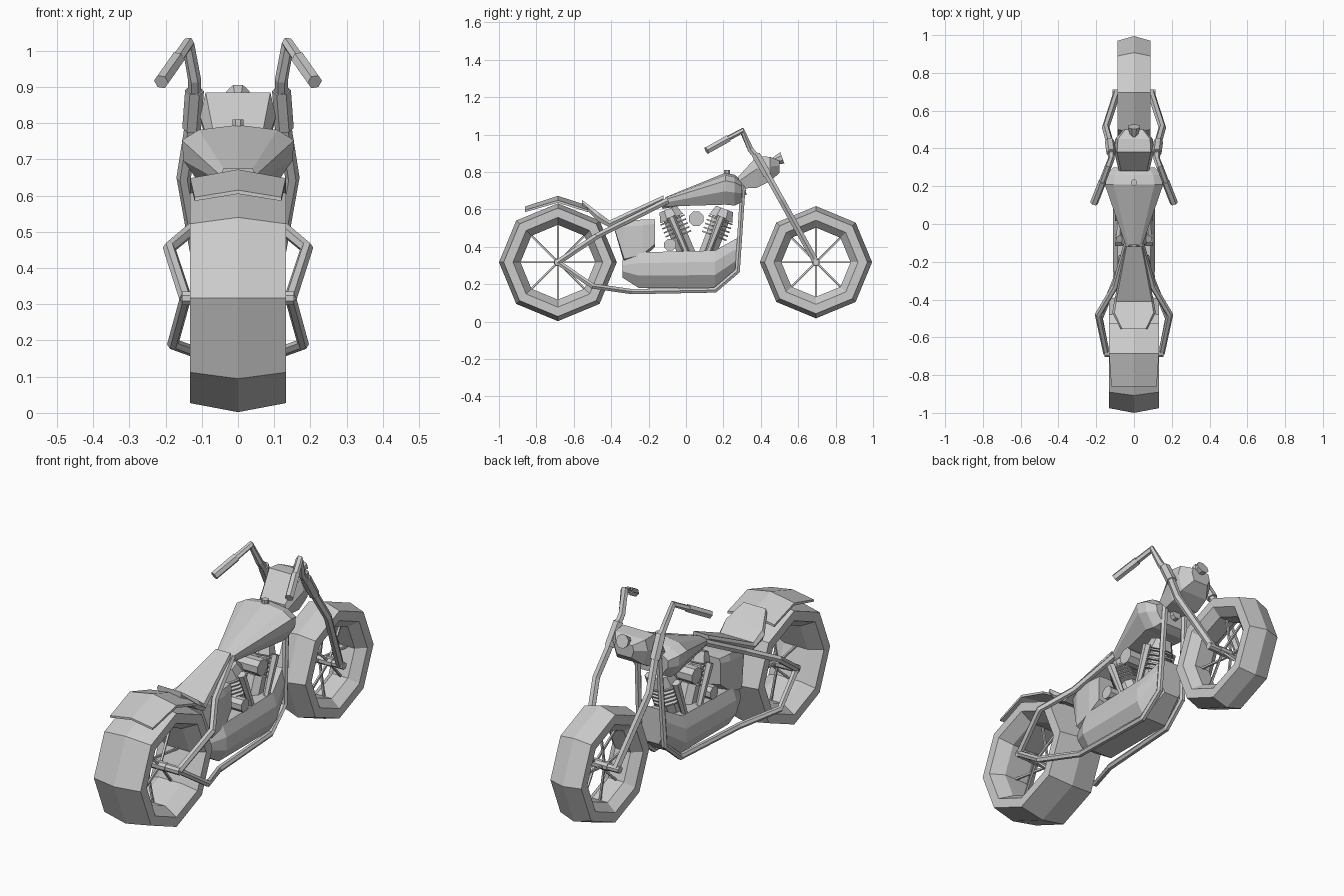
import bpy, bmesh, math
from mathutils import Vector

cube = bpy.data.objects.get("Cube")
if cube:
    bpy.data.objects.remove(cube, do_unlink=True)

GREY = bpy.data.materials.new("plain grey")
GREY.use_nodes = True
GREY.diffuse_color = (0.6, 0.6, 0.6, 1)
GREY.node_tree.nodes["Principled BSDF"].inputs["Base Color"].default_value = (0.6, 0.6, 0.6, 1)

SIDES = (("left", 1), ("right", -1))


def finish(name, bm):
    bmesh.ops.recalc_face_normals(bm, faces=bm.faces)
    mesh = bpy.data.meshes.new(name)
    bm.to_mesh(mesh)
    bm.free()
    mesh.materials.append(GREY)
    obj = bpy.data.objects.new(name, mesh)
    bpy.context.collection.objects.link(obj)
    return obj


def skin(name, rings, closed=False):
    """Bridge a list of point rings, capping the ends unless closed."""
    bm = bmesh.new()
    loops = [[bm.verts.new(p) for p in ring] for ring in rings]
    n = len(loops[0])
    pairs = list(zip(loops, loops[1:]))
    if closed:
        pairs.append((loops[-1], loops[0]))
    else:
        bm.faces.new(loops[0])
        bm.faces.new(loops[-1])
    for a, b in pairs:
        for i in range(n):
            j = (i + 1) % n
            bm.faces.new((a[i], a[j], b[j], b[i]))
    return finish(name, bm)


def loft(name, half_section, stations):
    """Symmetric body along y; stations are (y, half width, top, bottom)."""
    full = half_section + [(-x, t) for x, t in reversed(half_section) if x > 0]
    return skin(name, [[(x * w, y, lo + t * (hi - lo)) for x, t in full]
                       for y, w, hi, lo in stations])


def rod(name, a, b, r1, r2=None, sides=8):
    """Straight cylinder or cone between two points."""
    a, b = Vector(a), Vector(b)
    r2 = r1 if r2 is None else r2
    q = (b - a).to_track_quat('Z', 'Y')
    ring = [Vector((math.cos(t), math.sin(t), 0))
            for t in (math.tau * (i + 0.5) / sides for i in range(sides))]
    return skin(name, [[p + q @ (v * r) for v in ring] for p, r in ((a, r1), (b, r2))])


def tubes(name, path, radius):
    """Bent tube on both sides of the model, with mitred joints."""
    for side, s in SIDES:
        pts = [Vector((s * x, y, z)) for x, y, z in path]
        rings = []
        for i, p in enumerate(pts):
            before = (p - pts[i - 1]).normalized() if i else None
            after = (pts[i + 1] - p).normalized() if i + 1 < len(pts) else None
            d = ((before or after) + (after or before)).normalized()
            u = Vector((1, 0, 0)) - d * d.x
            u.normalize()
            v = d.cross(u)
            rings.append([p + (u * math.cos(k * math.tau / 6) + v * math.sin(k * math.tau / 6)) * radius
                          for k in range(6)])
        skin(f"{side}_{name}", rings)


# Wheels: octagonal crowned tyres with a deep rim, hub and spokes
def wheel(name, y, z, r, w):
    half = [(w, r - 0.025), (w, r - 0.075), (w * 0.5, r - 0.115)]
    profile = [(0, r)] + half + [(-x, q) for x, q in reversed(half)]
    angles = [i * math.tau / 8 for i in range(8)]
    skin(f"{name}_tyre", [[(x, y + q * math.cos(a), z + q * math.sin(a)) for x, q in profile]
                          for a in angles], closed=True)
    rod(f"{name}_hub", (-w * 0.6, y, z), (w * 0.6, y, z), 0.022)
    for i, a in enumerate(angles):
        s = 0.3 if i % 2 else -0.3
        rod(f"{name}_spoke_{i + 1}", (s * w, y, z),
            (0, y + (r - 0.11) * math.cos(a), z + (r - 0.11) * math.sin(a)), 0.007, sides=4)


REAR, FRONT, AXLE = -0.685, 0.695, 0.317
wheel("rear", REAR, AXLE, 0.315, 0.132)
wheel("front", FRONT, AXLE, 0.3, 0.087)
rod("rear_axle", (-0.155, REAR, AXLE), (0.155, REAR, AXLE), 0.02)
rod("front_axle", (-0.115, FRONT, AXLE), (0.115, FRONT, AXLE), 0.018)

# Rear mudguard: thin crowned plate
guard = [(0, 1), (1, 0.35), (1, 0), (0, 0.65)]
loft("rear_mudguard", guard, [(-0.86, 0.12, 0.615, 0.585), (REAR, 0.132, 0.672, 0.635),
                              (-0.525, 0.132, 0.62, 0.585)])

# Seat with a kicked-up back
pad = [(0, 1), (0.9, 1), (1, 0.5), (0.9, 0), (0, 0)]
loft("seat", pad, [(-0.12, 0.045, 0.675, 0.64), (-0.41, 0.105, 0.54, 0.505),
                   (-0.47, 0.115, 0.585, 0.535), (-0.555, 0.07, 0.65, 0.62)])

# Fuel tank, cap and backbone
body = [(0, 1), (0.7, 0.92), (1, 0.75), (0.97, 0.42), (0.65, 0), (0, 0)]
loft("fuel_tank", body, [(-0.11, 0.045, 0.665, 0.615), (0.21, 0.155, 0.795, 0.625),
                         (0.26, 0.145, 0.785, 0.62), (0.3, 0.11, 0.75, 0.64)])
rod("tank_cap", (0, 0.22, 0.785), (0, 0.22, 0.81), 0.017)
rod("backbone", (0, -0.13, 0.625), (0, 0.32, 0.7), 0.025)

# Steering head and lamp
lump = [(0, 1), (0.85, 1), (1, 0.6), (0.75, 0), (0, 0)]
loft("steering_head", lump, [(0.28, 0.08, 0.775, 0.71), (0.38, 0.105, 0.885, 0.715),
                             (0.45, 0.1, 0.88, 0.75), (0.5, 0.055, 0.86, 0.795)])
rod("lamp", (0, 0.46, 0.855), (0, 0.515, 0.875), 0.018, 0.035)

# Fork, handlebars and grips
tubes("fork_leg", [(0.12, 0.37, 0.895), (0.13, 0.44, 0.775), (0.15, 0.51, 0.65),
                   (0.09, FRONT, AXLE)], 0.02)
tubes("fork_sleeve", [(0.12, 0.375, 0.89), (0.128, 0.435, 0.785)], 0.026)
tubes("handlebar", [(0.12, 0.385, 0.87), (0.12, 0.345, 0.92), (0.138, 0.3, 1.02),
                    (0.208, 0.12, 0.92)], 0.018)
tubes("grip", [(0.167, 0.225, 0.978), (0.212, 0.11, 0.914)], 0.021)

# Frame rails flaring around the rear wheel
tubes("lower_rail", [(0.06, 0.305, 0.73), (0.07, 0.275, 0.27), (0.075, 0.155, 0.168),
                     (0.095, -0.29, 0.16), (0.18, -0.5, 0.19), (0.145, REAR, AXLE)], 0.016)
tubes("upper_rail", [(0.035, -0.1, 0.645), (0.1, -0.33, 0.53), (0.19, -0.48, 0.455),
                     (0.145, REAR, AXLE)], 0.018)

# Crankcase and rear oil box
case = [(0, 1), (0.8, 1), (1, 0.7), (1, 0.35), (0.6, 0), (0, 0)]
loft("crankcase", case, [(-0.34, 0.07, 0.33, 0.235), (-0.25, 0.11, 0.37, 0.178),
                         (0.155, 0.11, 0.38, 0.178), (0.28, 0.07, 0.45, 0.27)])
box = [(0, 1), (0.9, 1), (1, 0.85), (1, 0.1), (0, 0)]
loft("oil_box", box, [(-0.385, 0.06, 0.54, 0.5), (-0.33, 0.085, 0.54, 0.31),
                      (-0.23, 0.09, 0.545, 0.34), (-0.165, 0.08, 0.545, 0.4)])

# V-twin cylinders with fins, heads and pushrods
for name, base, top in (("rear", (0, 0.01, 0.35), (0, -0.08, 0.56)),
                        ("front", (0, 0.11, 0.35), (0, 0.19, 0.56))):
    a, b = Vector(base), Vector(top)
    axis = (b - a).normalized()
    rod(f"{name}_cylinder", a, b, 0.05)
    rod(f"{name}_head", b - axis * 0.01, b + axis * 0.045, 0.072, 0.052)
    for i in range(5):
        p = a.lerp(b, 0.5 + i * 0.1)
        rod(f"{name}_fin_{i + 1}", p, p + axis * 0.008, 0.075)
    for side, s in SIDES:
        shift = Vector((s * 0.075, 0, 0))
        rod(f"{side}_{name}_pushrod", a + shift, b + shift, 0.015, 0.022, sides=6)

# Round covers on the engine sides
rod("air_cleaner", (-0.1, 0.055, 0.55), (0.1, 0.055, 0.55), 0.042)
rod("starter_cover", (-0.1, -0.085, 0.41), (0.1, -0.085, 0.41), 0.034)
